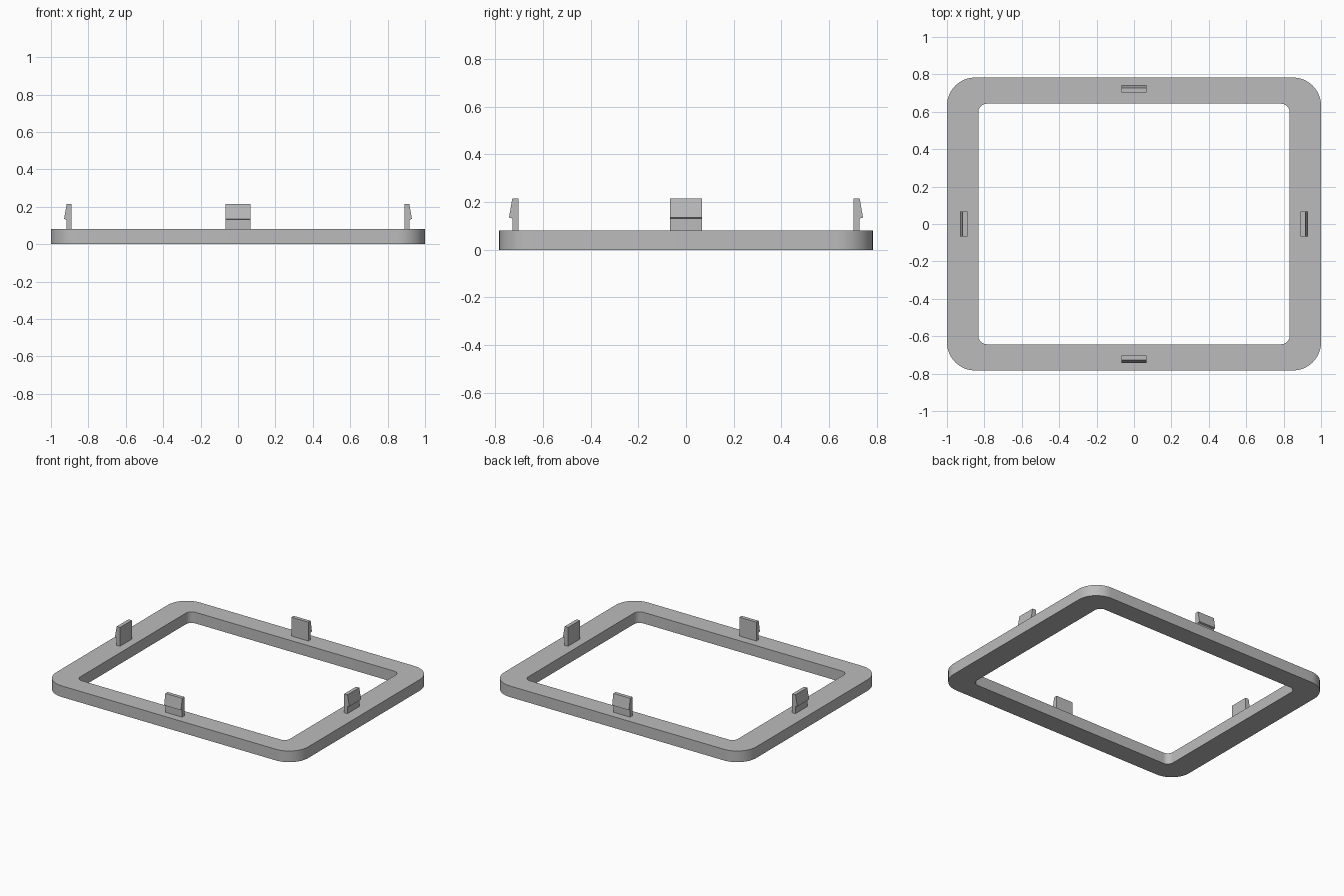
import bpy, bmesh
from math import pi, cos, sin, radians
from mathutils import Matrix

default = bpy.data.objects.get("Cube")
if default:
    bpy.data.objects.remove(default, do_unlink=True)

grey = bpy.data.materials.new("plain_grey")
grey.use_nodes = True
colour = (0.5, 0.5, 0.5, 1)
grey.diffuse_color = colour
grey.node_tree.nodes["Principled BSDF"].inputs["Base Color"].default_value = colour

FRAME_HEIGHT = 0.08
CORNER_STEPS = 12


def make_object(name, bm):
    bmesh.ops.recalc_face_normals(bm, faces=bm.faces)
    mesh = bpy.data.meshes.new(name)
    bm.to_mesh(mesh)
    bm.free()
    mesh.materials.append(grey)
    obj = bpy.data.objects.new(name, mesh)
    bpy.context.collection.objects.link(obj)
    return obj


def rounded_rectangle(half_x, half_y, radius):
    points = []
    for quarter, (sx, sy) in enumerate([(1, 1), (-1, 1), (-1, -1), (1, -1)]):
        for step in range(CORNER_STEPS + 1):
            a = (quarter + step / CORNER_STEPS) * pi / 2
            points.append((sx * (half_x - radius) + radius * cos(a),
                           sy * (half_y - radius) + radius * sin(a)))
    return points


# Rectangular frame: four rings joined all the way round the cross-section
bm = bmesh.new()
outer = rounded_rectangle(1.0, 0.783, 0.15)
inner = rounded_rectangle(0.832, 0.643, 0.045)
rings = [[bm.verts.new((x, y, z)) for x, y in outline]
         for outline, z in [(outer, 0), (outer, FRAME_HEIGHT),
                            (inner, FRAME_HEIGHT), (inner, 0)]]
for r, ring in enumerate(rings):
    following = rings[(r + 1) % len(rings)]
    for i in range(len(ring)):
        j = (i + 1) % len(ring)
        bm.faces.new((ring[i], ring[j], following[j], following[i]))
frame = make_object("frame", bm)
bpy.context.view_layer.objects.active = frame
frame.select_set(True)
bpy.ops.object.shade_smooth_by_angle(angle=radians(30))

# Snap clips: barbed profile (outward offset, height) extruded across the width
CLIP_PROFILE = [(0, FRAME_HEIGHT), (0.026, FRAME_HEIGHT), (0.026, 0.131),
                (0.04, 0.135), (0.026, 0.215), (0, 0.215)]


def snap_clip(name, distance, turn):
    bm = bmesh.new()
    side = bm.faces.new([bm.verts.new((distance + d, -0.067, z)) for d, z in CLIP_PROFILE])
    swept = bmesh.ops.extrude_face_region(bm, geom=[side])["geom"]
    bmesh.ops.translate(bm, vec=(0, 0.134, 0),
                        verts=[v for v in swept if isinstance(v, bmesh.types.BMVert)])
    bmesh.ops.transform(bm, matrix=Matrix.Rotation(turn * pi / 2, 4, "Z"), verts=bm.verts)
    make_object(name, bm)


for turn, (name, distance) in enumerate([("left_clip", 0.89), ("back_clip", 0.702),
                                         ("right_clip", 0.89), ("front_clip", 0.702)]):
    snap_clip(name, distance, turn)
